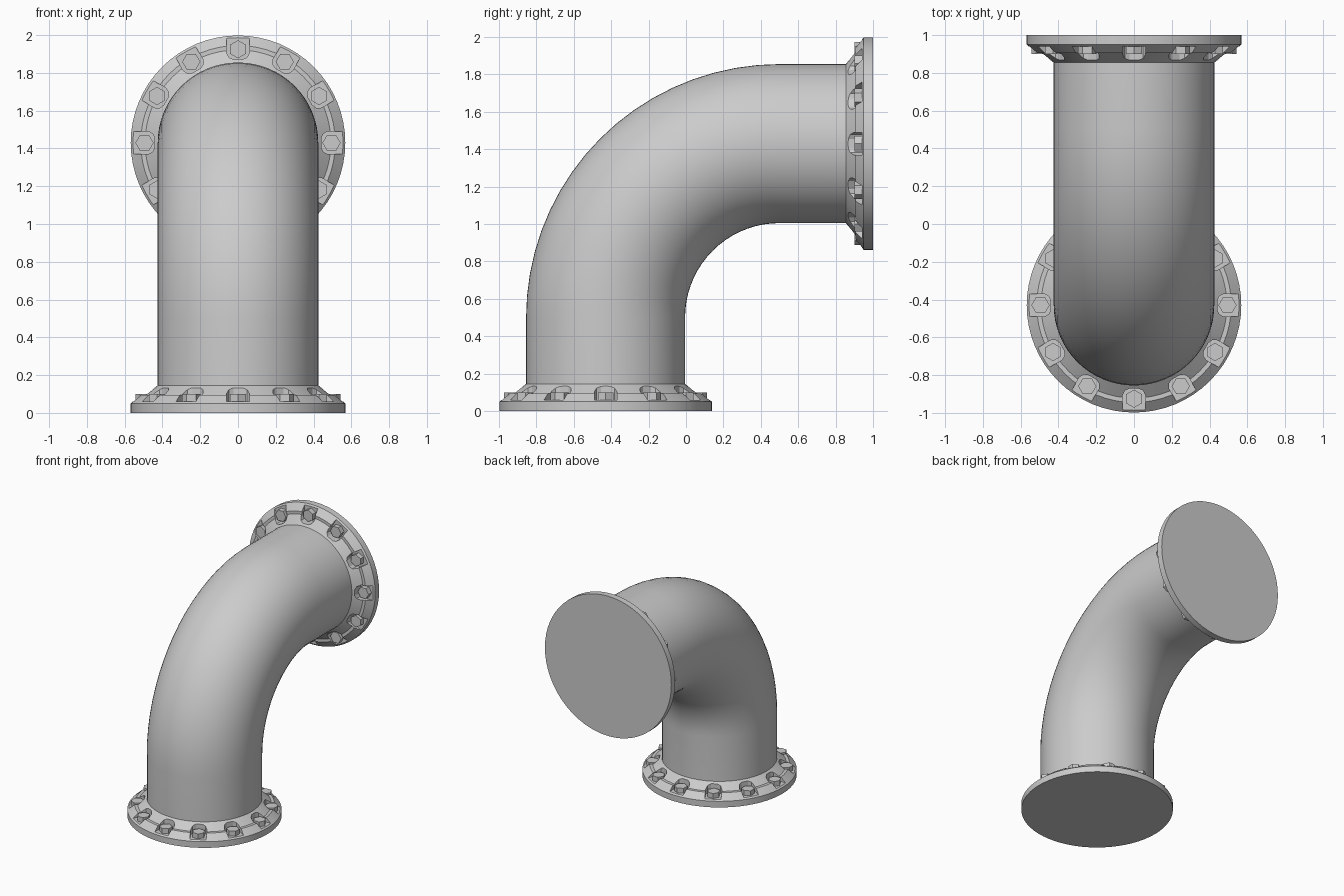
import bpy, bmesh
from math import pi, sin, cos
from mathutils import Matrix, Vector

if "Cube" in bpy.data.objects:
    bpy.data.objects.remove(bpy.data.objects["Cube"], do_unlink=True)

SIDES, BOLTS = 64, 12
PIPE_R, BEND_R, BOLT_R = 0.425, 0.93, 0.495
START_Y, BEND_C = -0.43, 0.5

steel = bpy.data.materials.new("grey_steel")
steel.use_nodes = True
GREY = (0.6, 0.6, 0.6, 1)
steel.diffuse_color = GREY
steel.node_tree.nodes["Principled BSDF"].inputs["Base Color"].default_value = GREY


def finish(name, bm):
    """Turn a bmesh into a named steel object."""
    bmesh.ops.recalc_face_normals(bm, faces=bm.faces)
    mesh = bpy.data.meshes.new(name)
    bm.to_mesh(mesh)
    bm.free()
    mesh.materials.append(steel)
    ob = bpy.data.objects.new(name, mesh)
    bpy.context.collection.objects.link(ob)
    return ob


def activate(ob):
    bpy.ops.object.select_all(action="DESELECT")
    ob.select_set(True)
    bpy.context.view_layer.objects.active = ob


def smooth(ob, degrees=30):
    activate(ob)
    bpy.ops.object.shade_smooth_by_angle(angle=degrees * pi / 180)


def skin(bm, rings, caps=True):
    """Bridge a row of equal rings of points, with optional end caps."""
    loops = [[bm.verts.new(p) for p in ring] for ring in rings]
    for a, b in zip(loops, loops[1:]):
        for i in range(len(a)):
            j = (i + 1) % len(a)
            bm.faces.new((a[i], a[j], b[j], b[i]))
    if caps:
        bm.faces.new(loops[0])
        bm.faces.new(loops[-1])


def circle(r, z=0, n=SIDES):
    return [Vector((r * cos(2 * pi * i / n), r * sin(2 * pi * i / n), z)) for i in range(n)]


def spin(k):
    return Matrix.Rotation(2 * pi * k / BOLTS, 4, "Z")


# Elbow pipe: straight, quarter bend, straight
def pipe():
    stations = [(Vector((0, START_Y, 0.13)), 0)]
    steps = 18
    for i in range(steps + 1):
        a = pi / 2 * i / steps
        stations.append((Vector((0, BEND_C - BEND_R * cos(a), BEND_C + BEND_R * sin(a))), a))
    stations.append((Vector((0, 0.87, BEND_C + BEND_R)), pi / 2))
    bm = bmesh.new()
    skin(bm, [[c + Matrix.Rotation(-a, 3, "X") @ p for p in circle(PIPE_R)]
              for c, a in stations], caps=False)
    smooth(finish("elbow_pipe", bm))


# Flange: stepped collar with a pocket cut around each bolt
def flange(name, place):
    bm = bmesh.new()
    profile = [(0.568, 0), (0.568, 0.05), (0.515, 0.095), (0.492, 0.095), (PIPE_R, 0.145)]
    skin(bm, [circle(r, z) for r, z in profile])
    ob = finish(name, bm)

    bm = bmesh.new()
    half = [(0.65, 0.06), (0.475, 0.06), (0.452, 0.048), (0.441, 0.025)]
    outline = half + [(x, -y) for x, y in reversed(half)]
    for k in range(BOLTS):
        skin(bm, [[spin(k) @ Vector((x, y, z)) for x, y in outline] for z in (0.06, 0.25)])
    cutter = finish("pocket_cutter", bm)
    cutter.hide_render = True

    cut = ob.modifiers.new("pockets", "BOOLEAN")
    cut.operation, cut.solver, cut.object = "DIFFERENCE", "EXACT", cutter
    activate(ob)
    bpy.ops.object.modifier_apply(modifier=cut.name)
    bpy.data.objects.remove(cutter, do_unlink=True)
    smooth(ob, 20)
    ob.matrix_world = place


# Hex bolt heads with a small chamfer
def bolts(name, place):
    bm = bmesh.new()
    for k in range(BOLTS):
        m = spin(k) @ Matrix.Translation((BOLT_R, 0, 0))
        skin(bm, [[m @ p for p in circle(r, z, 6)]
                  for r, z in ((0.048, 0.055), (0.048, 0.1))])
    finish(name, bm).matrix_world = place


pipe()
ends = {
    "bottom": Matrix.Translation((0, START_Y, 0)),
    "back": Matrix.Translation((0, 1, BEND_C + BEND_R)) @ Matrix.Rotation(pi / 2, 4, "X"),
}
for end, place in ends.items():
    flange(end + "_flange", place)
    bolts(end + "_bolts", place)
